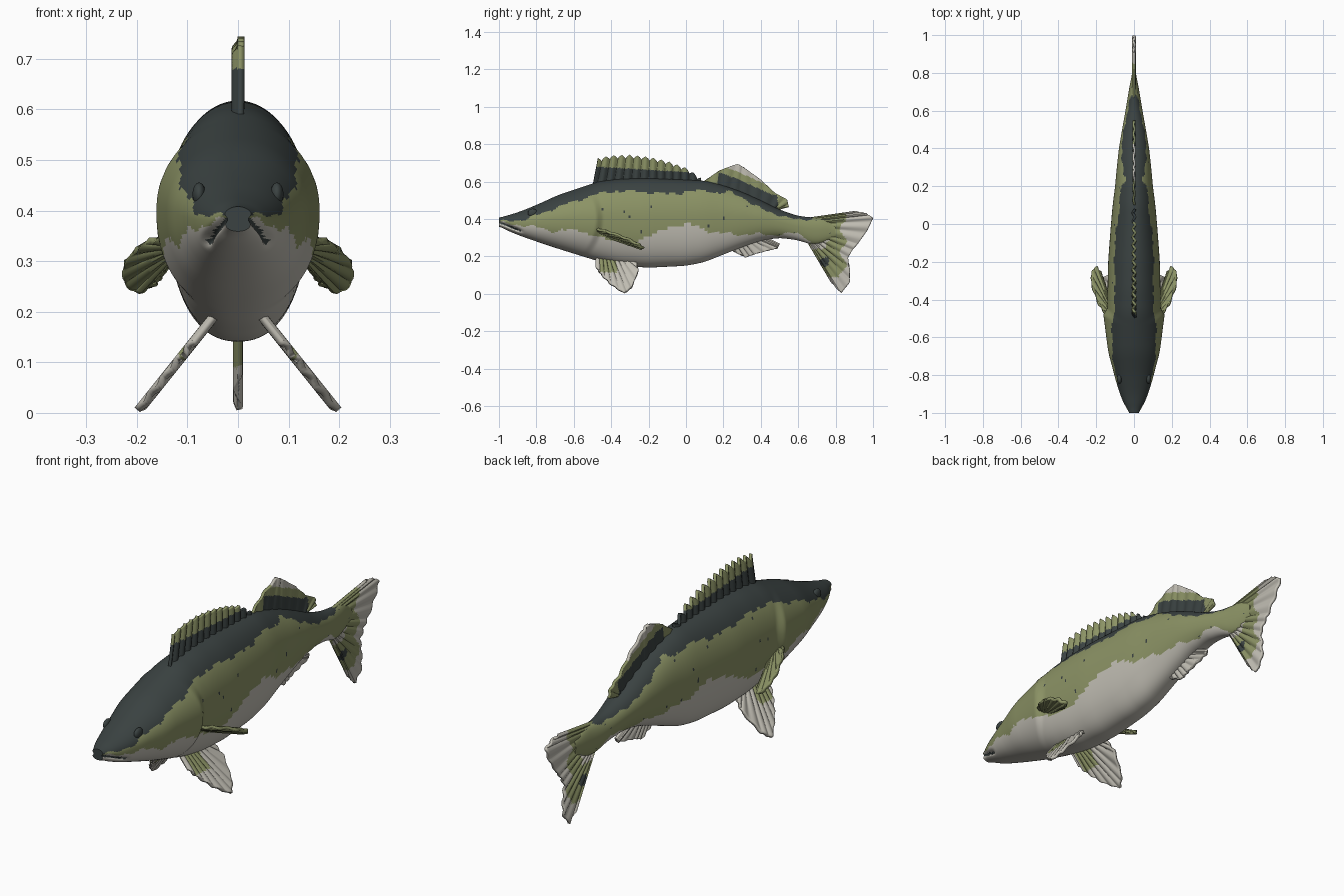
import bpy, bmesh, math, random
from mathutils import Vector

random.seed(4)
cube = bpy.data.objects.get("Cube")
if cube:
    bpy.data.objects.remove(cube, do_unlink=True)


def make_material(name, rgb):
    mat = bpy.data.materials.new(name)
    mat.use_nodes = True
    mat.diffuse_color = (*rgb, 1)
    bsdf = mat.node_tree.nodes["Principled BSDF"]
    bsdf.inputs["Base Color"].default_value = (*rgb, 1)
    bsdf.inputs["Roughness"].default_value = 0.7
    return mat


DARK, OLIVE, PALE = range(3)
MATERIALS = [make_material("dark back", (0.043, 0.055, 0.054)),
             make_material("olive flank", (0.26, 0.29, 0.13)),
             make_material("pale belly", (0.53, 0.51, 0.45))]


def lookup(table, y, col=1):
    """Linear interpolation in a table sorted by its first column."""
    if y <= table[0][0]:
        return table[0][col]
    for a, b in zip(table, table[1:]):
        if y <= b[0]:
            return a[col] + (b[col] - a[col]) * (y - a[0]) / (b[0] - a[0])
    return table[-1][col]


def soft(table, y, col=1, reach=0.03):
    return sum(lookup(table, y + reach * k / 2, col) for k in range(-2, 3)) / 5


def along(points, t):
    """Point on a polyline, spaced evenly by index."""
    f = t * (len(points) - 1)
    i = min(int(f), len(points) - 2)
    return Vector(points[i]).lerp(Vector(points[i + 1]), f - i)


def finish(name, bm, angle=50):
    mesh = bpy.data.meshes.new(name)
    bm.to_mesh(mesh)
    bm.free()
    for mat in MATERIALS:
        mesh.materials.append(mat)
    obj = bpy.data.objects.new(name, mesh)
    bpy.context.collection.objects.link(obj)
    bpy.ops.object.select_all(action="DESELECT")
    obj.select_set(True)
    bpy.context.view_layer.objects.active = obj
    bpy.ops.object.shade_smooth_by_angle(angle=math.radians(angle))
    return obj


# Body sections: y, top, bottom, half width
BODY = [(-1, .405, .365, .022), (-.97, .415, .345, .045), (-.9, .435, .315, .075),
        (-.8, .475, .28, .105), (-.68, .53, .24, .13), (-.47, .6, .175, .142),
        (-.35, .615, .15, .14), (-.2, .618, .14, .137), (0, .61, .15, .122),
        (.1, .605, .17, .113), (.2, .58, .21, .1), (.3, .545, .25, .091),
        (.4, .5, .285, .08), (.5, .45, .3, .063), (.6, .416, .287, .045),
        (.68, .408, .26, .032), (.75, .40, .28, .02), (.8, .36, .31, .008)]
# Lower limits of the dark back and of the olive flank: y, z
BACK = [(-1, .385), (-.85, .40), (-.7, .46), (-.55, .51), (-.4, .55), (-.25, .545),
        (-.1, .535), (0, .545), (.1, .555), (.18, .535), (.24, .545), (.3, .52),
        (.36, .47), (.45, .44), (.55, .4), (.75, .4)]
FLANK = [(-1, .38), (-.85, .365), (-.7, .335), (-.58, .345), (-.48, .3), (-.3, .27),
         (-.2, .31), (-.1, .35), (0, .372), (.1, .345), (.2, .32), (.5, .317), (.6, .325),
         (.66, .29), (.7, .22)]


def mouth_line(y):
    return 0.383 - 0.4 * (y + 1)


def body_point(y, angle):
    top, bottom, width = (soft(BODY, y, c) for c in (1, 2, 3))
    mid = bottom + 0.55 * (top - bottom)
    c, s = math.cos(angle), math.sin(angle)
    power = 1 if s > 0 else 0.87
    x = width * math.copysign(abs(c) ** power, c)
    z = mid + (top - mid if s > 0 else mid - bottom) * math.copysign(abs(s) ** power, s)
    # raised gill cover with a curved trailing edge
    edge = -0.48 - 2 * (z - 0.4) ** 2
    rise = (y + 0.78) / (edge + 0.78) if y < edge else 1 - (y - edge) / 0.035
    x *= 1 + 0.15 * max(0, min(1, rise)) * max(0, 1 - ((z - 0.38) / 0.2) ** 2)
    # mouth groove
    fade = max(0, min(1, (-0.87 - y) / 0.03))
    x *= 1 - 0.3 * fade * math.exp(-((z - mouth_line(y)) / 0.008) ** 2)
    return (x, y, z)


def body_colour(c):
    if c.y < -0.88 and abs(c.z - mouth_line(c.y)) < 0.005:
        return DARK
    wave = 0.006 * math.sin(c.y * 37) + 0.004 * math.sin(c.y * 83 + 1)
    if c.z > lookup(BACK, c.y) + wave:
        return DARK
    if c.z < lookup(FLANK, c.y) + wave:
        return PALE
    return DARK if c.y > -0.5 and random.random() < 0.005 else OLIVE


RINGS, SEGMENTS = 200, 96
bm = bmesh.new()
rings = [[bm.verts.new(body_point(-1 + 1.8 * i / RINGS, math.tau * j / SEGMENTS))
          for j in range(SEGMENTS)] for i in range(RINGS + 1)]
for a, b in zip(rings, rings[1:]):
    for j in range(SEGMENTS):
        k = (j + 1) % SEGMENTS
        bm.faces.new((a[j], a[k], b[k], b[j]))
bm.faces.new(rings[0][::-1])
bm.faces.new(rings[-1])
bmesh.ops.recalc_face_normals(bm, faces=bm.faces)
for f in bm.faces:
    f.material_index = body_colour(f.calc_center_median())
finish("body", bm)


def fin(name, base, tip, place, colour, thick=0.012, ripple=0.003, waves=9,
        size=(60, 20), mirror=False):
    """Sheet between a base line and a tip line, rippled by its rays."""
    nu, nv = size
    bm = bmesh.new()
    grid = [[bm.verts.new(place(*along(base, i / nu).lerp(along(tip, i / nu), j / nv)))
             for j in range(nv + 1)] for i in range(nu + 1)]
    for i in range(nu):
        for j in range(nv):
            f = bm.faces.new((grid[i][j], grid[i + 1][j], grid[i + 1][j + 1], grid[i][j + 1]))
            f.material_index = colour(f.calc_center_median(), (j + 0.5) / nv)
    bm.normal_update()
    moves = [(v, v.normal * ripple * math.cos(math.tau * waves * i / nu))
             for i, row in enumerate(grid) for v in row]
    for v, move in moves:
        v.co += move
    obj = finish(name, bm)
    if mirror:
        obj.modifiers.new("both sides", "MIRROR")
    solid = obj.modifiers.new("thickness", "SOLIDIFY")
    solid.thickness, solid.offset = thick, 0


def upright(y, z):
    return (0, y, z)


# Spiny front dorsal fin
CREST = [(-.47, .715), (-.4, .73), (-.3, .733), (-.2, .722), (-.1, .7), (0, .665), (.08, .61)]
spikes = [(y, lookup(CREST, y) + (0.011 if k % 2 == 0 else -0.011))
          for k, y in enumerate(-0.47 + 0.55 * k / 26 for k in range(27))]
fin("front_dorsal_fin", [(-.5, .57), (-.2, .6), (.08, .59)], spikes, upright,
    lambda c, v: OLIVE if c.z > 0.675 - 0.06 * (c.y + 0.4) else DARK,
    thick=0.013, ripple=0.006, waves=13, size=(156, 24))

# Soft rear dorsal fin
REAR_BASE = [(.1, .59), (.22, .56), (.34, .51), (.46, .455), (.5, .455)]


def rear_dorsal_colour(c, v):
    height = c.z - lookup(REAR_BASE, c.y)
    if c.y > 0.49 or c.y < 0.17:
        return OLIVE
    return PALE if height > 0.115 else OLIVE if height > 0.075 else DARK


fin("rear_dorsal_fin", REAR_BASE,
    [(.1, .605), (.18, .66), (.275, .695), (.31, .675), (.4, .61), (.475, .54), (.54, .505),
     (.55, .465)], upright, rear_dorsal_colour)


# Forked tail fin
def tail_colour(c, v):
    if math.hypot(c.y - 0.74, c.z - 0.17) < 0.025:
        return DARK
    hook = 0.735 < c.y < 0.765 and 0.28 < c.z < 0.36
    ledge = 0.67 < c.y < 0.75 and 0.24 < c.z < 0.285
    tips = c.y > 0.84 + 0.02 * math.sin(c.z * 50) or c.z < 0.09
    return PALE if hook or ledge or tips else OLIVE


fin("tail_fin", [(.66, .405), (.66, .36), (.66, .31), (.66, .265)],
    [(.9, .44), (.96, .43), (1, .405), (.97, .34), (.92, .27), (.89, .235), (.865, .19),
     (.875, .13), (.875, .06), (.83, .005), (.77, .075)],
    upright, tail_colour, ripple=0.004, waves=11, size=(88, 40))

# Anal fin
fin("anal_fin", [(.22, .26), (.32, .28), (.42, .305)],
    [(.23, .24), (.32, .195), (.375, .215), (.49, .245), (.5, .265)], upright,
    lambda c, v: PALE)

# Paired pectoral fins
fin("pectoral_fins", [(.115, -.44), (.125, -.48)],
    [(.13, -.41), (.15, -.35), (.175, -.26), (.2, -.225), (.225, -.25), (.225, -.32),
     (.19, -.42), (.15, -.48)],
    lambda x, y: (x, y, 0.355 - 0.5 * (y + 0.47) + 0.4 * (x - 0.18)),
    lambda c, v: OLIVE, thick=0.014, mirror=True)

# Paired pelvic fins
fin("pelvic_fins", [(-.48, .2), (-.4, .19), (-.3, .185)],
    [(-.48, .14), (-.45, .1), (-.4, .05), (-.33, .004), (-.29, .035), (-.255, .12),
     (-.265, .165)],
    lambda y, z: (0.2 - 0.8 * z, y, z),
    lambda c, v: OLIVE if -0.46 < c.y < -0.37 and c.z > 0.11 else PALE,
    thick=0.014, mirror=True)

# Low eyes set into the sides of the head
for side, label in ((1, "left_eye"), (-1, "right_eye")):
    bm = bmesh.new()
    bmesh.ops.create_uvsphere(bm, u_segments=24, v_segments=14, radius=0.026)
    bmesh.ops.scale(bm, vec=(0.5, 1, 0.9), verts=bm.verts)
    bmesh.ops.translate(bm, vec=(side * 0.077, -0.82, 0.432), verts=bm.verts)
    finish(label, bm)
